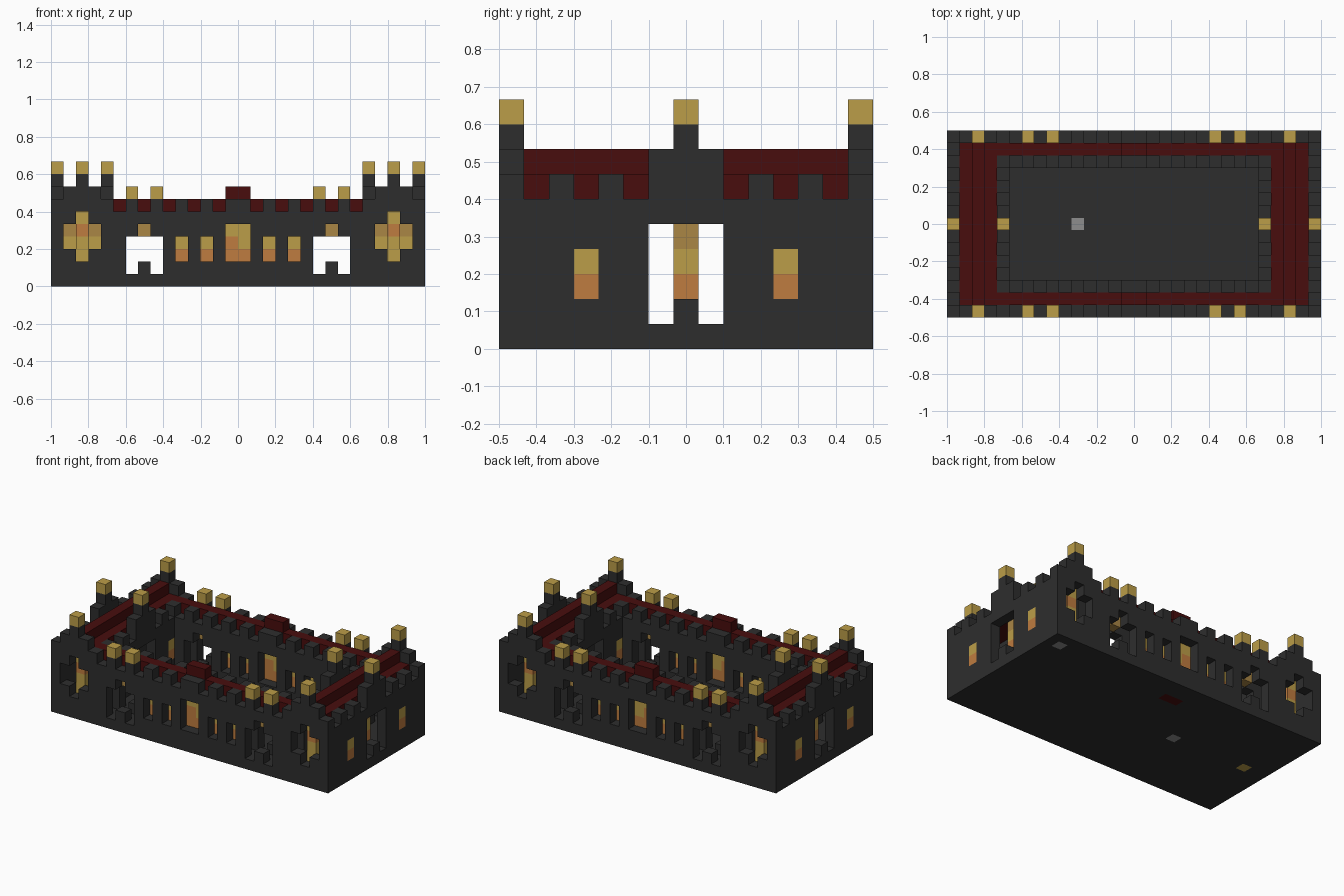
import bpy
import bmesh
from mathutils import Vector

cube = bpy.data.objects.get("Cube")
if cube:
    bpy.data.objects.remove(cube, do_unlink=True)

# Block grid: NX by NY blocks, each U wide
NX, NY = 30, 15
U = 2 / NX
MX, MY = NX - 1, NY - 1
grid = {}


def put(part, xs, ys, zs, mirror_x=True):
    """Fill blocks and their mirror images; part None carves them out."""
    for i in xs:
        for j in ys:
            for k in zs:
                for a in ({i, MX - i} if mirror_x else {i}):
                    for b in {j, MY - j}:
                        if part is None:
                            grid.pop((a, b, k), None)
                        else:
                            grid[a, b, k] = part


def front_height(i):
    if 1 <= i <= 3:
        return 8
    return 7 if i in (0, 4) or i % 2 == 0 else 6


def side_height(j):
    if 6 <= j <= 8:
        return 8
    return 6 if j % 2 else 7


# Floor slab
put("floor", range(15), range(8), [0])

# Outer and inner walls with battlements
for i in range(15):
    put("walls", [i], [0], range(front_height(i)))
    if i >= 4:
        put("walls", [i], [2], range(1, front_height(i)))
for j in range(8):
    put("walls", [0], [j], range(side_height(j)))
    if j >= 2:
        put("walls", [4], [j], range(1, side_height(j)))

# Red walkways, end ridges and centre crests
put("walkway", range(1, 15), [1], [6])
put("walkway", range(1, 4), range(1, 8), [6])
put("walkway", [2], range(1, 8), [7])
put("walkway", [14], [1], [7])

# Posts with gold caps
for x, y in ((2, 0), (0, 7), (4, 7)):
    put("posts", [x], [y], [8])
    put("gold_caps", [x], [y], [9])
put("gold_caps", [6, 8], [0], [7])

# Openings in the long walls: cross, gateway, slits and centre window
put(None, [2], [0], range(2, 6))
put(None, [1, 3], [0], [3, 4])
for y in (0, 2):
    put(None, [6, 7, 8], [y], range(1, 4))
    put(None, [7], [y], [4])
    put("gate_steps", [7], [y], [1])
    put(None, [10, 12], [y], [2, 3])
    put(None, [14], [y], range(2, 5))

# Openings in the end walls
for x in (0, 4):
    put(None, [x], [6, 7], range(1, 5))
    put("gate_steps", [x], [7], [1])
    put("window_lower", [x], [3], [2])
    put("window_upper", [x], [3], [3])

# Glowing panes set behind the openings
put("window_upper", [2], [1], [2, 3, 5])
put("window_lower", [2], [1], [4])
put("window_lower", [10, 12], [1], [2])
put("window_upper", [10, 12], [1], [3])
put("window_lower", [14], [1], [2])
put("window_upper", [14], [1], [3, 4])
put("window_lower", [14], [1], [3], mirror_x=False)
put("lanterns", [7], [1], [4])
for x in (1, 3):
    put("window_lower", [x], [7], [2])
    put("window_upper", [x], [7], [3])
    put("lanterns", [x], [7], [4])

# Inlaid floor blocks
grid[10, 7, 0] = grid[28, 13, 0] = "floor_stones"
grid[2, 7, 0] = "floor_gold"
grid[14, 12, 0] = grid[15, 12, 0] = "floor_red"


def material(name, rgb):
    m = bpy.data.materials.new(name)
    m.use_nodes = True
    m.diffuse_color = (*rgb, 1)
    bsdf = next(n for n in m.node_tree.nodes if n.type == "BSDF_PRINCIPLED")
    bsdf.inputs["Base Color"].default_value = (*rgb, 1)
    bsdf.inputs["Roughness"].default_value = 0.9
    return m


dark = material("dark stone", (0.027, 0.027, 0.027))
red = material("deep red", (0.065, 0.004, 0.004))
gold = material("gold", (0.5, 0.34, 0.065))
orange = material("orange glow", (0.52, 0.2, 0.05))
tan = material("tan glow", (0.4, 0.24, 0.06))
grey = material("grey stone", (0.27, 0.27, 0.27))

parts = {"floor": dark, "walls": dark, "posts": dark, "gate_steps": dark,
         "walkway": red, "floor_red": red, "gold_caps": gold,
         "window_upper": gold, "floor_gold": gold, "window_lower": orange,
         "lanterns": tan, "floor_stones": grey}


def build(part, mat):
    """Mesh only the exposed block faces of one part."""
    bm = bmesh.new()
    origin = Vector((NX / 2, NY / 2, 0))
    for cell, owner in grid.items():
        if owner != part:
            continue
        centre = Vector(cell) + Vector((0.5, 0.5, 0.5)) - origin
        for axis in range(3):
            for sign in (-1, 1):
                n = Vector((0, 0, 0))
                n[axis] = sign
                if tuple(int(c + d) for c, d in zip(cell, n)) in grid:
                    continue
                s = Vector((0, 0, 0))
                s[(axis + 1) % 3] = 1
                t = n.cross(s)
                corners = (-s - t, s - t, s + t, t - s)
                bm.faces.new([bm.verts.new((centre + (n + c) / 2) * U)
                              for c in corners])
    bmesh.ops.remove_doubles(bm, verts=bm.verts, dist=U / 100)
    mesh = bpy.data.meshes.new(part)
    bm.to_mesh(mesh)
    bm.free()
    mesh.materials.append(mat)
    bpy.context.collection.objects.link(bpy.data.objects.new(part, mesh))


for part, mat in parts.items():
    build(part, mat)
